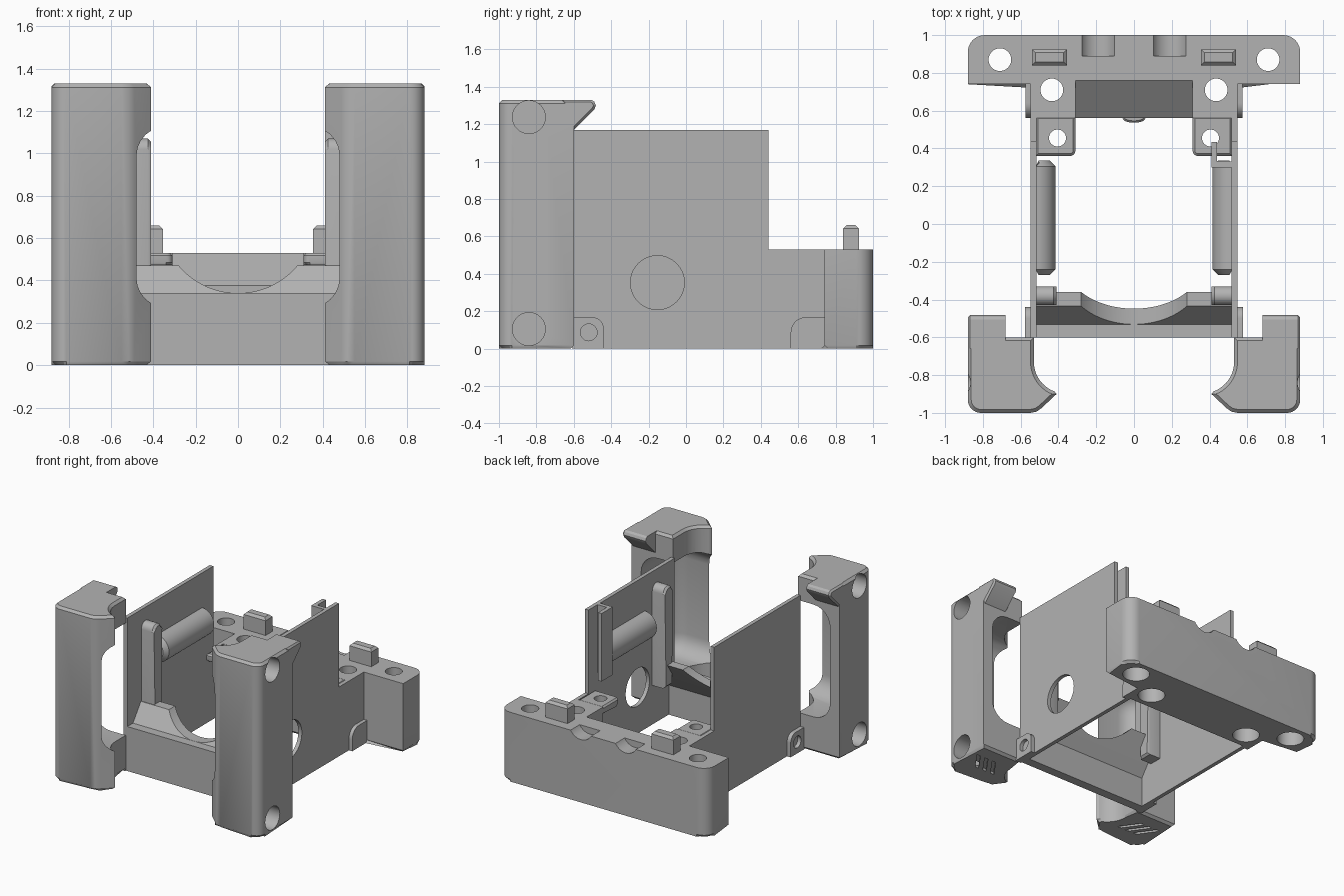
import bpy, bmesh
from math import cos, sin, radians

cube = bpy.data.objects.get("Cube")
if cube:
    bpy.data.objects.remove(cube)

grey = bpy.data.materials.new("plain_grey")
grey.use_nodes = True
tone = (0.45, 0.45, 0.45, 1)
grey.diffuse_color = tone
grey.node_tree.nodes["Principled BSDF"].inputs["Base Color"].default_value = tone

PLACE = {"x": lambda u, v, w: (w, u, v),
         "y": lambda u, v, w: (u, w, v),
         "z": lambda u, v, w: (u, v, w)}


def arc(cu, cv, r, start=0, end=360, n=8):
    """Points along an arc, in degrees."""
    return [(cu + r * cos(radians(start + (end - start) * i / n)),
             cv + r * sin(radians(start + (end - start) * i / n))) for i in range(n + 1)]


def circle(cu, cv, r, n=40):
    return arc(cu, cv, r, n=n)[:-1]


def rect(u0, v0, u1, v1):
    return [(u0, v0), (u1, v0), (u1, v1), (u0, v1)]


def prism(name, pts, axis, lo, hi, cham_lo=0, cham_hi=0):
    """Extrude a profile along an axis, with optional chamfers on the two caps."""
    bm = bmesh.new()
    low = [bm.verts.new(PLACE[axis](u, v, lo)) for u, v in pts]
    high = [bm.verts.new(PLACE[axis](u, v, hi)) for u, v in pts]
    caps = [bm.faces.new(low), bm.faces.new(high)]
    n = len(pts)
    for i in range(n):
        j = (i + 1) % n
        bm.faces.new((low[i], low[j], high[j], high[i]))
    for cap, size in zip(caps, (cham_lo, cham_hi)):
        if size:
            bmesh.ops.bevel(bm, geom=list(cap.edges), offset=size, segments=1, affect="EDGES")
    bmesh.ops.recalc_face_normals(bm, faces=bm.faces)
    mesh = bpy.data.meshes.new(name)
    bm.to_mesh(mesh)
    bm.free()
    mesh.materials.append(grey)
    obj = bpy.data.objects.new(name, mesh)
    bpy.context.scene.collection.objects.link(obj)
    return obj


def bake(obj):
    """Replace the mesh by its modified version."""
    graph = bpy.context.evaluated_depsgraph_get()
    mesh = bpy.data.meshes.new_from_object(obj.evaluated_get(graph))
    obj.modifiers.clear()
    obj.data = mesh


def cut(obj, *cutters):
    for c in cutters:
        c.hide_render = True
        mod = obj.modifiers.new("cut", "BOOLEAN")
        mod.operation, mod.solver, mod.object = "DIFFERENCE", "EXACT", c
    bake(obj)
    for c in cutters:
        bpy.data.objects.remove(c)


def mirror(obj):
    mod = obj.modifiers.new("mirror", "MIRROR")
    mod.use_mirror_merge = False
    bake(obj)
    return obj


parts = []

# Front columns: hooked outline with a concave inner side
outline = ([(0.41, -0.9), (0.49, -0.975), (0.515, -0.993), (0.55, -1)]
           + arc(0.81, -0.93, 0.07, -90, 0) + [(0.88, -0.6), (0.53, -0.6)]
           + arc(0.363, -0.73, 0.167, 0, -70, 10))
columns = prism("front_columns", outline, "z", 0, 1.33, 0.018, 0.018)
window = prism("window_cutter", rect(-0.965, 0.27, -0.3, 1.13), "x", 0.2, 0.8)
soft = window.modifiers.new("round", "BEVEL")
soft.width, soft.segments = 0.14, 6
bake(window)
bores = [prism("bore_cutter", circle(-0.84, z, 0.088), "x", 0.7, 0.95) for z in (0.105, 1.238)]
slots = [prism("slot_cutter", [(x, -0.86), (x + 0.03, -0.86), (x + 0.13, -0.72), (x + 0.1, -0.72)],
               "z", -0.1, 0.02) for x in (0.57, 0.64, 0.71)]
cut(columns, window, *bores, *slots)
parts.append(mirror(columns))

# Overhanging lips at the column tops
lip = [(-0.66, 1.17), (-0.6, 1.17), (-0.49, 1.28), (-0.482, 1.3), (-0.49, 1.32),
       (-0.505, 1.33), (-0.66, 1.33)]
parts.append(mirror(prism("column_lips", lip, "x", 0.68, 0.88, 0, 0.012)))

# Thin side walls, the left one with a round opening
wall = [(-0.6, 0), (0.6, 0), (0.6, 0.53), (0.44, 0.53), (0.44, 1.17), (-0.6, 1.17)]
parts.append(prism("right_wall", wall, "x", -0.547, -0.517))
left_wall = prism("left_wall", wall, "x", 0.517, 0.547)
cut(left_wall, prism("opening_cutter", circle(-0.153, 0.353, 0.144, 64), "x", 0.4, 0.7))
parts.append(left_wall)

# Front crossbar and the slanted cradle behind it
parts.append(prism("front_crossbar", rect(-0.6, 0, -0.53, 0.34), "x", -0.535, 0.535))
slant = [(-0.535, 0.335), (-0.435, 0.47), (-0.36, 0.47), (-0.455, 0.33), (-0.535, 0.22)]
cradle = prism("slanted_cradle", slant, "x", -0.52, 0.52)
cut(cradle, prism("arc_cutter", circle(0, 0.706, 0.366, 80), "y", -0.7, -0.2))
parts.append(cradle)

# Upright and lengthwise ribs inside the walls
upright = [(-0.43, 0.3), (-0.33, 0.3)] + arc(-0.38, 1.02, 0.05, 0, 180, 10)
parts.append(mirror(prism("upright_ribs", upright, "x", 0.41, 0.52, 0.015, 0)))
parts.append(mirror(prism("lengthwise_ribs", arc(0.52, 0.8, 0.105, 90, 270, 16),
                          "y", -0.27, 0.335, 0.03, 0.03)))

# Small channel at the rear of the left wall
channel = [(0.52, 0.3), (0.41, 0.3), (0.41, 0.435), (0.44, 0.435), (0.44, 0.33), (0.52, 0.33)]
parts.append(prism("wall_channel", channel, "z", 0.65, 1.17))

# Rear block with sloped recess, finger scoops and screw holes
half = [(0.547, 0.56), (0.547, 0.74), (0.88, 0.74)] + arc(0.79, 0.91, 0.09, 0, 90)
rear = prism("rear_block", half + [(-x, y) for x, y in reversed(half)], "z", 0, 0.53, 0.018)
cutters = [prism("slope_cutter", [(0.5, 0.375), (0.56, 0.375), (0.76, 0.53), (0.76, 0.7), (0.5, 0.7)],
                 "x", -0.31, 0.31)]
for side in (-1, 1):
    cutters.append(prism("scoop_cutter", circle(side * 0.19, 0.58, 0.1), "y", 0.89, 1.1))
    for x, y in ((0.71, 0.87), (0.435, 0.71)):
        cutters.append(prism("hole_cutter", circle(side * x, y, 0.06), "z", -0.1, 0.7))
        cutters.append(prism("recess_cutter", circle(side * x, y, 0.095), "z", -0.1, 0.3))
cut(rear, *cutters)
parts.append(rear)

# Thin tabs reaching forward from the rear block
tab = [(0.52, 0.36)] + arc(0.34, 0.39, 0.03, 270, 180, 5) + [(0.31, 0.57), (0.52, 0.57)]
tabs = prism("rear_tabs", tab, "z", 0.472, 0.53, 0.012, 0.012)
cut(tabs, prism("tab_hole_cutter", circle(0.405, 0.455, 0.045), "z", 0.3, 0.7))
parts.append(mirror(tabs))

# Raised pegs on the rear block
parts.append(mirror(prism("rear_pegs", rect(0.355, 0.84, 0.54, 0.925), "z", 0.5, 0.66, 0, 0.018)))

# Small bump on the inner face of the rear block
bump = [(u, 0.56 + (v - 0.56) * 0.4) for u, v in circle(0, 0.56, 0.06, 24)]
parts.append(prism("rear_bump", bump, "z", 0.1, 0.34, 0.01, 0.01))

# Low pads on the outside of the walls, the front pair with screw holes
front_pad = [(-0.61, 0), (-0.44, 0)] + arc(-0.5, 0.108, 0.06, 0, 90) + [(-0.61, 0.168)]
pads = prism("front_pads", front_pad, "x", 0.53, 0.578)
cut(pads, prism("pad_hole_cutter", circle(-0.52, 0.087, 0.045, 28), "x", 0.55, 0.7))
parts.append(mirror(pads))
rear_pad = [(0.75, 0), (0.75, 0.168)] + arc(0.64, 0.088, 0.08, 90, 180) + [(0.56, 0)]
parts.append(mirror(prism("rear_pads", rear_pad, "x", 0.53, 0.575)))

# Smooth curved faces while keeping the edges crisp
bpy.ops.object.select_all(action="DESELECT")
for part in parts:
    part.select_set(True)
bpy.context.view_layer.objects.active = parts[0]
bpy.ops.object.shade_smooth_by_angle(angle=radians(28))
